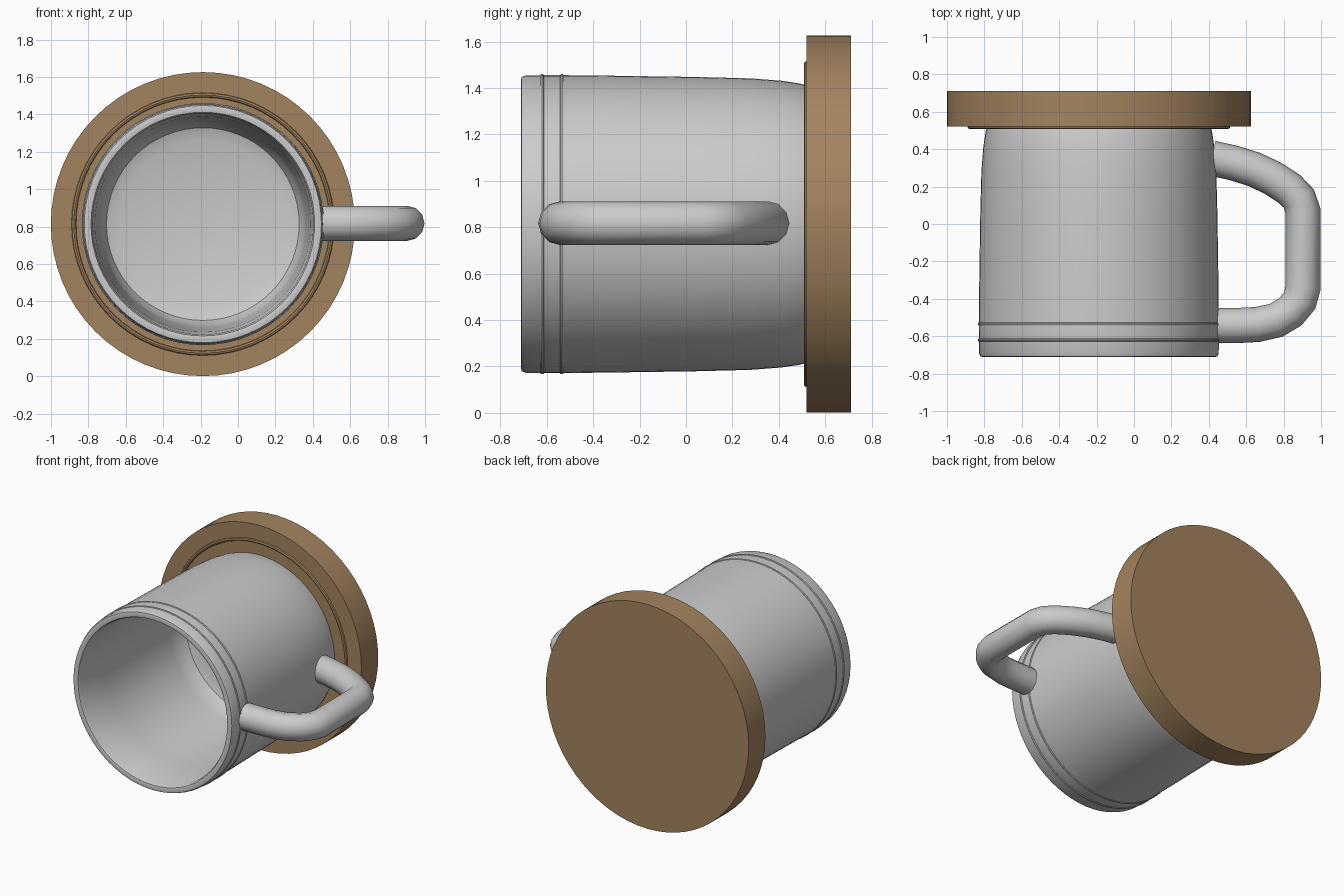
import bpy, bmesh, math
from mathutils import Matrix, Vector

if "Cube" in bpy.data.objects:
    bpy.data.objects.remove(bpy.data.objects["Cube"])

CX, CZ = -0.188, 0.8135   # shared axis of mug and lid, running along y
AXIS = Vector((CX, 0, CZ))

wood = bpy.data.materials.new("wood")
wood.diffuse_color = (0.37, 0.23, 0.115, 1)
wood.use_nodes = True
wood.node_tree.nodes["Principled BSDF"].inputs["Base Color"].default_value = wood.diffuse_color


def finish(obj, mat=None, angle=35):
    if mat:
        obj.data.materials.append(mat)
    bpy.ops.object.select_all(action='DESELECT')
    obj.select_set(True)
    bpy.context.view_layer.objects.active = obj
    bpy.ops.object.shade_smooth_by_angle(angle=math.radians(angle))


def lathe(name, profile, mat=None, closed=False, steps=64):
    """Spin (radius, y) points around the mug axis."""
    bm = bmesh.new()
    vs = [bm.verts.new((CX + r, y, CZ)) for r, y in profile]
    pairs = list(zip(vs, vs[1:])) + ([(vs[-1], vs[0])] if closed else [])
    edges = [bm.edges.new(p) for p in pairs]
    bmesh.ops.spin(bm, geom=vs + edges, cent=AXIS, axis=(0, 1, 0),
                   angle=math.tau, steps=steps, use_duplicate=False)
    bmesh.ops.remove_doubles(bm, verts=bm.verts, dist=1e-4)
    bmesh.ops.recalc_face_normals(bm, faces=bm.faces)
    me = bpy.data.meshes.new(name)
    bm.to_mesh(me)
    bm.free()
    obj = bpy.data.objects.new(name, me)
    bpy.context.collection.objects.link(obj)
    finish(obj, mat)
    return obj


def ring(name, radius, y, tube, mat=None):
    circle = [(radius + tube * math.cos(i * math.tau / 8),
               y + tube * math.sin(i * math.tau / 8)) for i in range(8)]
    return lathe(name, circle, mat, closed=True)


# Mug body: outer wall, rounded rim, inner wall and floor
lathe("mug_body", [
    (0, 0.52), (0.598, 0.52), (0.606, 0.49), (0.618, 0.41), (0.628, 0.28),
    (0.634, 0.05), (0.640, -0.35), (0.642, -0.55), (0.641, -0.69),
    (0.634, -0.708), (0.615, -0.712), (0.598, -0.708), (0.590, -0.69),
    (0.577, -0.40), (0.552, 0.28), (0.540, 0.36), (0.515, 0.41),
    (0.447, 0.435), (0, 0.435)])

# Trim bands near the rim
for i, y in enumerate((-0.62, -0.535)):
    ring(f"trim_band_{i + 1}", 0.638, y, 0.009)

# Wooden disc with its raised ring
lathe("wooden_disc", [(0, 0.52), (0.8125, 0.52), (0.8125, 0.712), (0, 0.712)], wood)
ring("disc_ring", 0.69, 0.521, 0.013, wood)

# Handle: round tube along a path in the horizontal plane
path = [(0.415, 0.352), (0.53, 0.327), (0.64, 0.293), (0.74, 0.246),
        (0.83, 0.188), (0.882, 0.135), (0.903, 0.07), (0.904, -0.34),
        (0.886, -0.41), (0.835, -0.47), (0.76, -0.515), (0.66, -0.537),
        (0.55, -0.543), (0.43, -0.543)]
curve = bpy.data.curves.new("handle", 'CURVE')
curve.dimensions = '3D'
curve.bevel_depth = 0.094
curve.bevel_resolution = 4
curve.use_fill_caps = True
spline = curve.splines.new('POLY')
spline.points.add(len(path) - 1)
for p, (x, y) in zip(spline.points, path):
    p.co = (x, y, CZ + 0.004, 1)
handle = bpy.data.objects.new("handle", curve)
bpy.context.collection.objects.link(handle)
bpy.ops.object.select_all(action='DESELECT')
handle.select_set(True)
bpy.context.view_layer.objects.active = handle
bpy.ops.object.convert(target='MESH')
finish(bpy.context.view_layer.objects.active)
